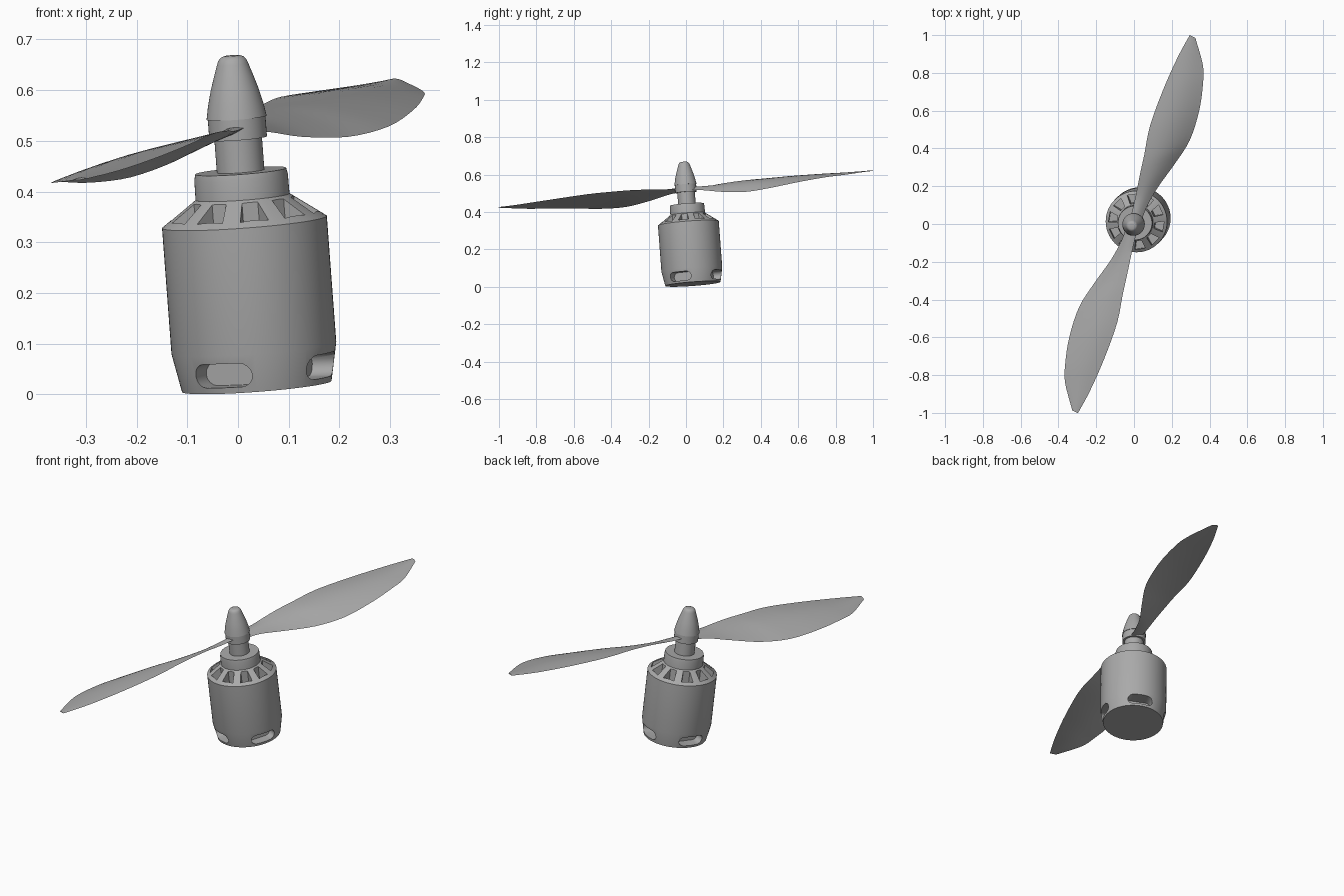
import bpy, bmesh, math
from mathutils import Vector, Matrix

if "Cube" in bpy.data.objects:
    bpy.data.objects.remove(bpy.data.objects["Cube"], do_unlink=True)

grey = bpy.data.materials.new("mid_grey")
grey.use_nodes = True
COLOUR = (0.4, 0.4, 0.4, 1)
grey.diffuse_color = COLOUR
grey.node_tree.nodes["Principled BSDF"].inputs["Base Color"].default_value = COLOUR

# The whole motor leans along this axis
AXIS = Vector((-0.075, -0.075, 1)).normalized()
BASE = Vector((0.037, 0.037, 0.0158))
LEAN = Matrix.Translation(BASE) @ Vector((0, 0, 1)).rotation_difference(AXIS).to_matrix().to_4x4()


def make(name, bm, matrix=LEAN, angle=30):
    bmesh.ops.recalc_face_normals(bm, faces=bm.faces)
    mesh = bpy.data.meshes.new(name)
    bm.to_mesh(mesh)
    bm.free()
    mesh.transform(matrix)
    mesh.materials.append(grey)
    obj = bpy.data.objects.new(name, mesh)
    bpy.context.collection.objects.link(obj)
    smooth(obj, angle)
    return obj


def smooth(obj, angle=30):
    bpy.ops.object.select_all(action='DESELECT')
    obj.select_set(True)
    bpy.context.view_layer.objects.active = obj
    bpy.ops.object.shade_smooth_by_angle(angle=math.radians(angle))


def skin(bm, rings):
    """Join closed rings of points into a capped solid."""
    rows = [[bm.verts.new(p) for p in ring] for ring in rings]
    n = len(rows[0])
    for a, b in zip(rows, rows[1:]):
        for i in range(n):
            j = (i + 1) % n
            bm.faces.new((a[i], a[j], b[j], b[i]))
    bm.faces.new(rows[0][::-1])
    bm.faces.new(rows[-1])


def turned(name, profile, segments=64):
    bm = bmesh.new()
    skin(bm, [[(r * math.cos(math.tau * i / segments), r * math.sin(math.tau * i / segments), h)
               for i in range(segments)] for r, h in profile])
    return make(name, bm)


def polar(r, degrees, h):
    t = math.radians(degrees)
    return (r * math.cos(t), r * math.sin(t), h)


# Turned parts
can = turned("motor_can", [(0.148, 0), (0.163, 0.076), (0.163, 0.326), (0.093, 0.376)])
turned("collar", [(0.093, 0.37), (0.0925, 0.415), (0.090, 0.427)])
turned("shaft", [(0.047, 0.42), (0.047, 0.5)], 48)
turned("propeller_hub", [(0.057, 0.492), (0.057, 0.536)], 48)
turned("spinner", [(0.0595, 0.533), (0.0545, 0.56), (0.047, 0.59), (0.038, 0.618),
                   (0.031, 0.639), (0.028, 0.647), (0.023, 0.653), (0.015, 0.656)], 48)

# Cutters: ten vents in the shoulder, four rounded slots near the foot
bm = bmesh.new()
for k in range(10):
    mid = -82 + k * 36
    corners = [(0.101, -9), (0.148, -11), (0.148, 11), (0.101, 9)]
    skin(bm, [[polar(r, mid + d, h) for r, d in corners] for h in (0.295, 0.42)])
for k in range(4):
    turn = Matrix.Rotation(math.radians(-26 + 90 * k), 3, 'Z')
    outline = []
    for side in (1, -1):
        for s in range(9):
            t = math.radians(-90 + s * 22.5)
            outline.append((side * (0.038 + 0.024 * math.cos(t)), 0.036 + side * 0.024 * math.sin(t)))
    skin(bm, [[turn @ Vector((r, y, z)) for y, z in outline] for r in (0.095, 0.2)])
cutter = make("opening_cutter", bm)
cutter.hide_render = True

cut = can.modifiers.new("openings", 'BOOLEAN')
cut.operation = 'DIFFERENCE'
cut.solver = 'EXACT'
cut.object = cutter
bpy.context.view_layer.objects.active = can
bpy.ops.object.modifier_apply(modifier=cut.name)
bpy.data.objects.remove(cutter, do_unlink=True)
smooth(can)

# Blade edges from root to tip
LEADING = [(-0.03, -0.01, 0.526), (0.0, 0.11, 0.537), (0.015, 0.18, 0.55), (0.033, 0.27, 0.564),
           (0.055, 0.37, 0.575), (0.085, 0.52, 0.587), (0.154, 0.71, 0.598),
           (0.23, 0.88, 0.609), (0.295, 1.0, 0.62)]
TRAILING = [(0.035, 0.0, 0.516), (0.065, 0.085, 0.517), (0.127, 0.195, 0.508), (0.217, 0.32, 0.508),
            (0.296, 0.445, 0.528), (0.345, 0.6, 0.56), (0.365, 0.74, 0.585),
            (0.365, 0.84, 0.598), (0.325, 0.985, 0.619)]


def spline(points, steps=4):
    p = [Vector(q) for q in points]
    p = [2 * p[0] - p[1]] + p + [2 * p[-1] - p[-2]]
    out = []
    for a, b, c, d in zip(p, p[1:], p[2:], p[3:]):
        for s in range(steps):
            t = s / steps
            out.append(b + 0.5 * t * (c - a + t * (2 * a - 5 * b + 4 * c - d + t * (3 * (b - c) + d - a))))
    return out + [p[-2]]


def blade(name, matrix):
    bm = bmesh.new()
    lead, trail = spline(LEADING), spline(TRAILING)
    rings = []
    for k, (a, b) in enumerate(zip(lead, trail)):
        thick = 0.008 - 0.006 * k / (len(lead) - 1)
        camber = 0.04 * (b - a).length
        ring = []
        for face, stops in ((1, range(0, 9)), (-1, range(7, 0, -1))):
            for s in stops:
                bulge = math.sin(math.pi * s / 8)
                ring.append(a.lerp(b, s / 8) + AXIS * (bulge * (camber + face * thick)))
        rings.append(ring)
    skin(bm, rings)
    return make(name, bm, matrix, 40)


# The second blade is the first turned half way round the shaft
half_turn = Matrix.Translation(BASE) @ Matrix.Rotation(math.pi, 4, AXIS) @ Matrix.Translation(-BASE)
blade("rear_blade", Matrix.Identity(4))
blade("front_blade", half_turn)
